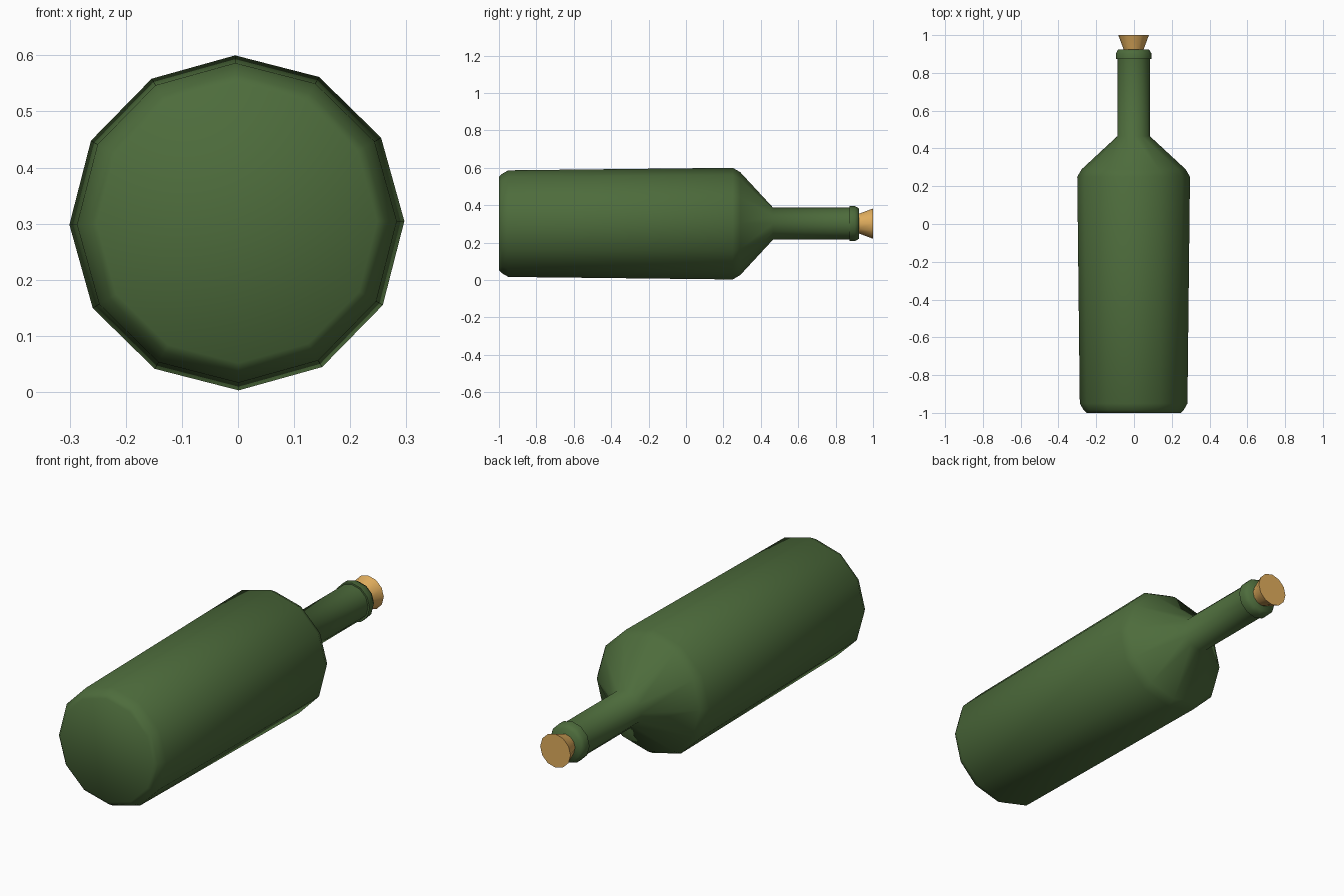
import bpy, bmesh, math

if "Cube" in bpy.data.objects:
    bpy.data.objects.remove(bpy.data.objects["Cube"])

SIDES = 12
CX, CZ = -0.002, 0.3015   # bottle axis runs along y
TURN = math.radians(0.6)  # slight roll of the facets


def material(name, color):
    m = bpy.data.materials.new(name)
    m.diffuse_color = (*color, 1)
    m.use_nodes = True
    m.node_tree.nodes["Principled BSDF"].inputs["Base Color"].default_value = m.diffuse_color
    return m


def lathe(name, profile, mat):
    """Revolve (y, radius) points about the bottle axis and cap both ends."""
    bm = bmesh.new()
    rings = []
    for y, r in profile:
        ring = []
        for i in range(SIDES):
            a = TURN + 2 * math.pi * i / SIDES
            ring.append(bm.verts.new((CX + r * math.cos(a), y, CZ + r * math.sin(a))))
        rings.append(ring)
    for a, b in zip(rings, rings[1:]):
        for i in range(SIDES):
            j = (i + 1) % SIDES
            bm.faces.new((a[i], a[j], b[j], b[i]))
    bm.faces.new(rings[0])
    bm.faces.new(rings[-1])
    bmesh.ops.recalc_face_normals(bm, faces=bm.faces[:])
    mesh = bpy.data.meshes.new(name)
    bm.to_mesh(mesh)
    bm.free()
    mesh.materials.append(mat)
    ob = bpy.data.objects.new(name, mesh)
    bpy.context.collection.objects.link(ob)
    bpy.ops.object.select_all(action='DESELECT')
    ob.select_set(True)
    bpy.context.view_layer.objects.active = ob
    bpy.ops.object.shade_smooth_by_angle(angle=math.radians(62))
    return ob


# Glass: base, body, shoulder, neck and lip
lathe("bottle", [
    (-1.0, 0.25), (-0.985, 0.265), (-0.95, 0.285),
    (0.25, 0.2985), (0.29, 0.275), (0.465, 0.086),
    (0.873, 0.086), (0.873, 0.094), (0.903, 0.094), (0.925, 0.081),
], material("green_glass", (0.075, 0.15, 0.045)))

# Cork: flares outwards, narrow end seated in the mouth
lathe("cork", [(0.90, 0.046), (0.925, 0.053), (1.0, 0.081)],
      material("cork", (0.75, 0.42, 0.11)))
